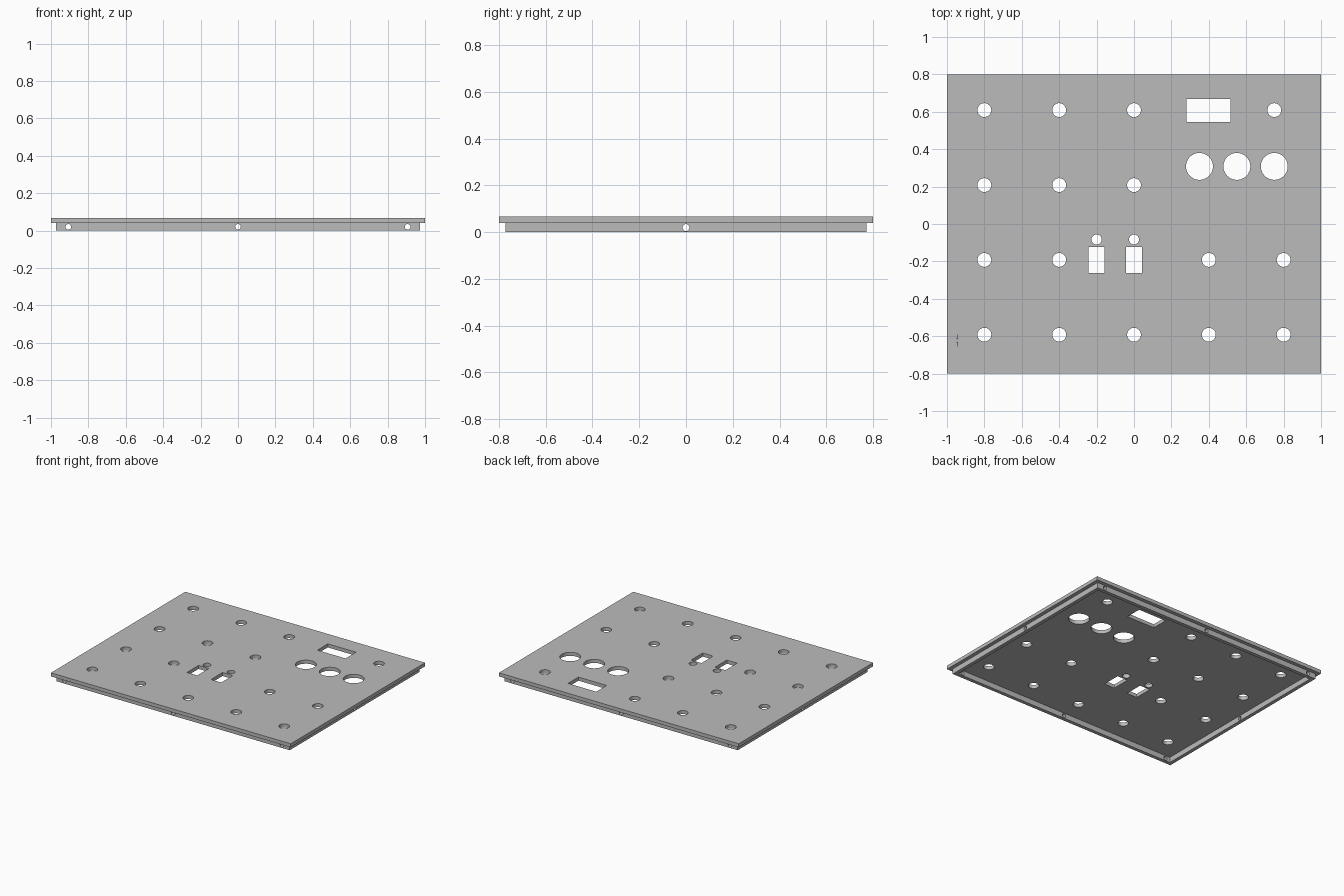
import bpy, bmesh
from math import sin, cos, pi, radians
from mathutils import Matrix, Euler

if "Cube" in bpy.data.objects:
    bpy.data.objects.remove(bpy.data.objects["Cube"])

grey = bpy.data.materials.new("panel grey")
grey.use_nodes = True
grey.diffuse_color = (0.5, 0.5, 0.5, 1)
grey.node_tree.nodes["Principled BSDF"].inputs["Base Color"].default_value = (0.5, 0.5, 0.5, 1)

PLATE_T, LIP_H, LIP_T = 0.027, 0.04, 0.027
LIP_X, LIP_Y = 0.972, 0.772


def rect(x, y, w, h):
    return [(x + sx * w / 2, y + sy * h / 2) for sx, sy in ((-1, -1), (1, -1), (1, 1), (-1, 1))]


def circle(x, y, r, n=40):
    return [(x + r * cos(2 * pi * i / n), y + r * sin(2 * pi * i / n)) for i in range(n)]


def panel(name, outline, holes, thickness, location, rotation=(0, 0, 0)):
    """Extrude a flat outline with holes into a solid sheet."""
    curve = bpy.data.curves.new(name, 'CURVE')
    curve.dimensions, curve.fill_mode = '2D', 'BOTH'
    curve.extrude = thickness / 2
    for loop in [outline] + holes:
        spline = curve.splines.new('POLY')
        spline.points.add(len(loop) - 1)
        for point, (x, y) in zip(spline.points, loop):
            point.co = (x, y, 0, 1)
        spline.use_cyclic_u = True
    helper = bpy.data.objects.new(name + "_outline", curve)
    bpy.context.collection.objects.link(helper)
    graph = bpy.context.evaluated_depsgraph_get()
    mesh = bpy.data.meshes.new_from_object(helper.evaluated_get(graph))
    bpy.data.objects.remove(helper)

    # Weld caps to walls and place the sheet
    bm = bmesh.new()
    bm.from_mesh(mesh)
    bmesh.ops.remove_doubles(bm, verts=bm.verts, dist=1e-5)
    bmesh.ops.recalc_face_normals(bm, faces=bm.faces)
    turn = Euler([radians(a) for a in rotation]).to_matrix().to_4x4()
    bm.transform(Matrix.Translation(location) @ turn)
    bm.to_mesh(mesh)
    bm.free()
    mesh.materials.clear()
    mesh.materials.append(grey)

    obj = bpy.data.objects.new(name, mesh)
    bpy.context.collection.objects.link(obj)
    bpy.ops.object.select_all(action='DESELECT')
    obj.select_set(True)
    bpy.context.view_layer.objects.active = obj
    bpy.ops.object.shade_smooth_by_angle(angle=radians(30))
    return obj


# Button holes on a regular grid, row by row
rows = {0.609: (-0.8, -0.4, 0, 0.75),
        0.208: (-0.8, -0.4, 0),
        -0.192: (-0.8, -0.4, 0.4, 0.8),
        -0.592: (-0.8, -0.4, 0, 0.4, 0.8)}
cutouts = [circle(x, y, 0.037) for y, xs in rows.items() for x in xs]

# Large dial holes and the display window
cutouts += [circle(x, 0.308, 0.072) for x in (0.35, 0.55, 0.75)]
cutouts.append(rect(0.398, 0.607, 0.235, 0.124))

# Two switch slots, each with a small lamp hole
for x in (-0.2, 0):
    cutouts += [rect(x, -0.192, 0.086, 0.139), circle(x, -0.083, 0.027)]

panel("top_plate", rect(0, 0, 2, 1.6), cutouts, PLATE_T, (0, 0, LIP_H + PLATE_T / 2))

# Lip under the plate, with screw holes through its walls
long_holes = [circle(x, 0, 0.015, 24) for x in (-0.907, 0, 0.907)]
for name, side in (("front_lip", -1), ("back_lip", 1)):
    panel(name, rect(0, 0, 2 * LIP_X, LIP_H), long_holes, LIP_T,
          (0, side * (LIP_Y - LIP_T / 2), LIP_H / 2), (90, 0, 0))
for name, side in (("right_lip", -1), ("left_lip", 1)):
    panel(name, rect(0, 0, 2 * (LIP_Y - LIP_T), LIP_H), [circle(0, 0, 0.015, 24)], LIP_T,
          (side * (LIP_X - LIP_T / 2), 0, LIP_H / 2), (90, 0, 90))
